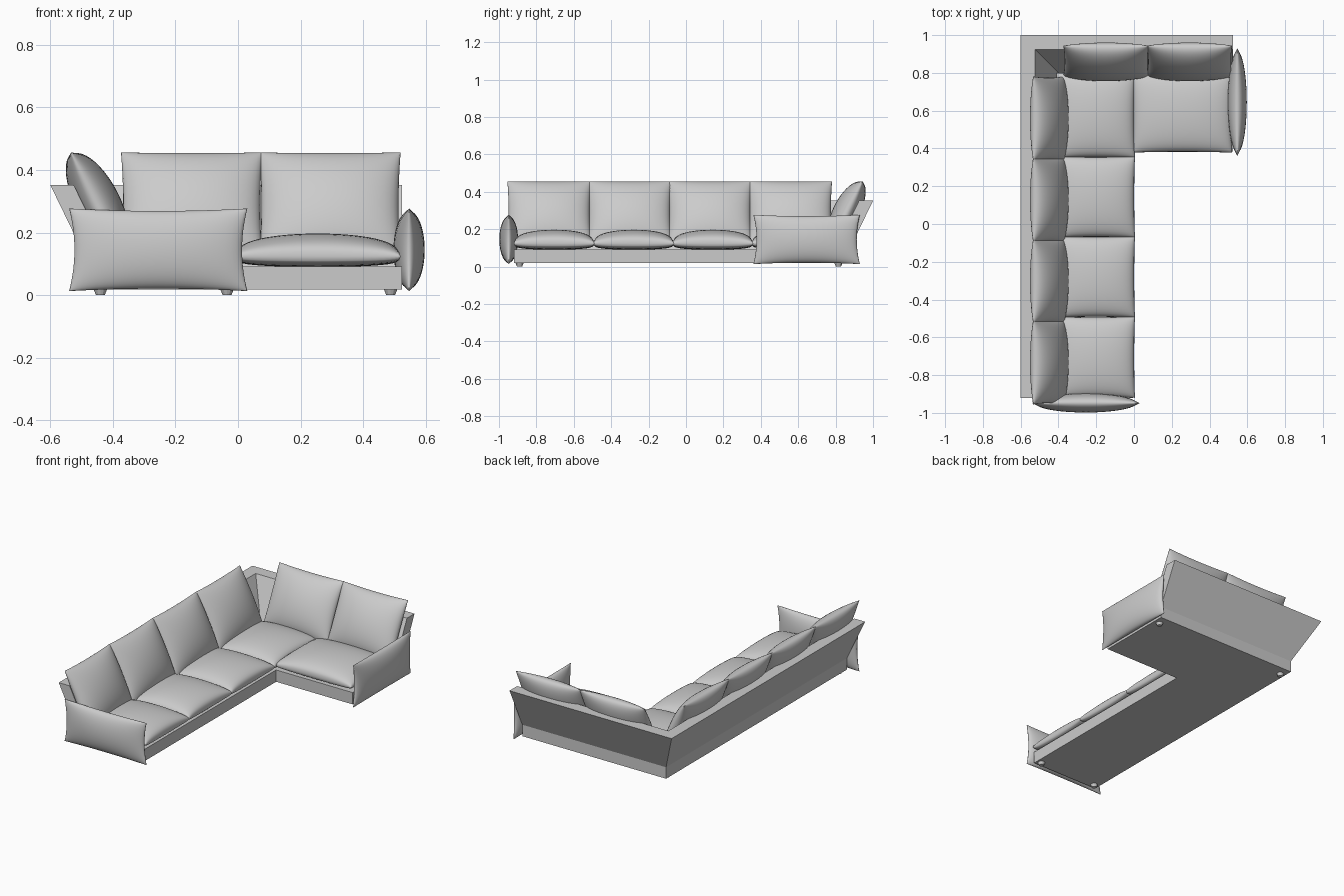
import bpy, bmesh, math
from mathutils import Vector, Matrix

if "Cube" in bpy.data.objects:
    bpy.data.objects.remove(bpy.data.objects["Cube"])

fabric = bpy.data.materials.new("grey fabric")
fabric.diffuse_color = (0.6, 0.6, 0.6, 1)
fabric.use_nodes = True
fabric.node_tree.nodes["Principled BSDF"].inputs["Base Color"].default_value = fabric.diffuse_color


def make_object(name, bm, smooth=False):
    bmesh.ops.recalc_face_normals(bm, faces=bm.faces)
    mesh = bpy.data.meshes.new(name)
    bm.to_mesh(mesh)
    bm.free()
    mesh.materials.append(fabric)
    for p in mesh.polygons:
        p.use_smooth = smooth
    ob = bpy.data.objects.new(name, mesh)
    bpy.context.collection.objects.link(ob)
    return ob


def pillow(name, a, b, front, rear, loc, x_axis, y_axis,
           pinch=0.03, power=0.5, rear_power=0.5, n=24):
    """Stuffed cushion: two domed sheets meeting at a pinched outline."""
    x_axis, y_axis = Vector(x_axis).normalized(), Vector(y_axis).normalized()
    z_axis = x_axis.cross(y_axis)
    place = Matrix((x_axis, y_axis, z_axis)).transposed()
    bm = bmesh.new()
    steps = [math.sin(math.pi / 2 * (2 * i / n - 1)) for i in range(n + 1)]
    for height, pw in ((front, power), (-rear, rear_power)):
        rows = []
        for u in steps:
            row = []
            for v in steps:
                p = Vector((a * u * (1 - pinch * (1 - v * v)),
                            b * v * (1 - pinch * (1 - u * u)),
                            height * max(0, (1 - u * u) * (1 - v * v)) ** pw))
                row.append(bm.verts.new(place @ p + Vector(loc)))
            rows.append(row)
        for i in range(n):
            for j in range(n):
                bm.faces.new((rows[i][j], rows[i + 1][j],
                              rows[i + 1][j + 1], rows[i][j + 1]))
    bmesh.ops.remove_doubles(bm, verts=bm.verts, dist=0.00005)
    return make_object(name, bm, True)


# L-shaped plinth
bm = bmesh.new()
outline = [(-0.473, -0.92), (-0.005, -0.92), (-0.005, 0.385),
           (0.525, 0.385), (0.525, 0.873), (-0.473, 0.873)]
face = bm.faces.new([bm.verts.new((x, y, 0.018)) for x, y in outline])
top = bmesh.ops.extrude_face_region(bm, geom=[face])["geom"]
bmesh.ops.translate(bm, vec=(0, 0, 0.074),
                    verts=[g for g in top if isinstance(g, bmesh.types.BMVert)])
make_object("plinth", bm)

# Leaning backrest, one profile mitred round the corner
bm = bmesh.new()
profile = [(0, 0.352), (0.075, 0.352), (0.202, 0.09), (0.127, 0.09)]
rings = [[bm.verts.new((-0.6 + p, -0.92, z)) for p, z in profile],
         [bm.verts.new((-0.6 + p, 1 - p, z)) for p, z in profile],
         [bm.verts.new((0.525, 1 - p, z)) for p, z in profile]]
for r0, r1 in zip(rings, rings[1:]):
    for i in range(4):
        j = (i + 1) % 4
        bm.faces.new((r0[i], r0[j], r1[j], r1[i]))
bm.faces.new(rings[0])
bm.faces.new(rings[2])
make_object("backrest", bm)

# Seat cushions: x0, x1, y0, y1
seats = [(-0.41, 0.005, y, y + 0.43) for y in (-0.92, -0.495, -0.072)]
seats += [(-0.41, 0.005, 0.35, 0.80), (-0.01, 0.52, 0.378, 0.80)]
for k, (x0, x1, y0, y1) in enumerate(seats):
    pillow(f"seat_cushion_{k + 1}", (x1 - x0) / 2, (y1 - y0) / 2, 0.073, 0.034,
           ((x0 + x1) / 2, (y0 + y1) / 2, 0.124), (1, 0, 0), (0, 1, 0),
           pinch=0.02, power=0.36, rear_power=0.22)

# Back cushions along the long side, then the short side
for k in range(4):
    pillow(f"long_back_cushion_{k + 1}", 0.223, 0.187, 0.078, 0.065,
           (-0.452, -0.732 + k * 0.43, 0.288), (0, 1, 0), (-0.44, 0, 0.9))
for k in range(2):
    pillow(f"short_back_cushion_{k + 1}", 0.226, 0.187, 0.078, 0.065,
           (-0.148 + k * 0.442, 0.862, 0.288), (1, 0, 0), (0, 0.44, 0.9))

# Arm pillows on the two open ends
pillow("front_arm_pillow", 0.285, 0.132, 0.05, 0.05,
       (-0.255, -0.948, 0.145), (1, 0, 0), (0, 0, 1), pinch=0.06)
pillow("side_arm_pillow", 0.285, 0.132, 0.05, 0.05,
       (0.547, 0.645, 0.145), (0, 1, 0), (0, 0, 1), pinch=0.06)

# Short tapered feet
for k, (x, y) in enumerate([(-0.44, -0.89), (-0.035, -0.89), (-0.44, 0.815), (0.488, 0.815)]):
    bm = bmesh.new()
    bmesh.ops.create_cone(bm, cap_ends=True, segments=12, radius1=0.014,
                          radius2=0.022, depth=0.02,
                          matrix=Matrix.Translation((x, y, 0.01)))
    make_object(f"foot_{k + 1}", bm)
